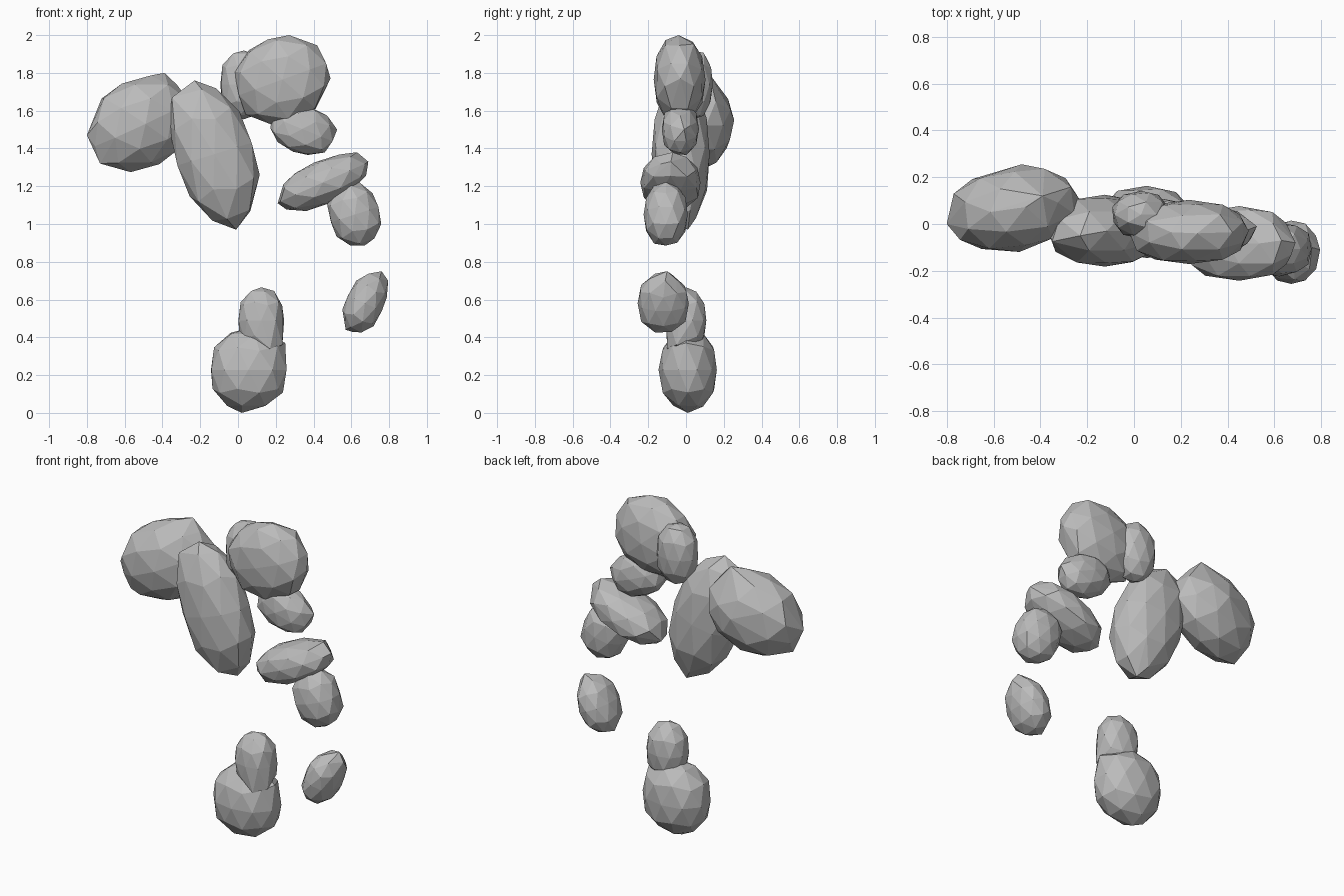
import bpy, bmesh, math, random
from mathutils import Vector, Euler

if "Cube" in bpy.data.objects:
    bpy.data.objects.remove(bpy.data.objects["Cube"])

random.seed(4)
grey = bpy.data.materials.new("stone_grey")
grey.diffuse_color = (0.5, 0.5, 0.5, 1)
grey.use_nodes = True
grey.node_tree.nodes["Principled BSDF"].inputs["Base Color"].default_value = grey.diffuse_color


def stone(name, centre, radii, tilt, yaw=0, tips=(), blunt=2.35):
    """Faceted boulder: blunt tilted ellipsoid, hulled together with a few pulled-out corners."""
    bm = bmesh.new()
    bmesh.ops.create_icosphere(bm, subdivisions=2, radius=1.0)
    rot = Euler((0, math.radians(tilt), math.radians(yaw))).to_matrix()
    for v in bm.verts:
        size = sum(abs(c) ** blunt for c in v.co) ** (1 / blunt)
        p = v.co / size * random.uniform(0.99, 1.04)
        v.co = rot @ Vector([p[i] * radii[i] for i in range(3)]) + Vector(centre)
    for t in tips:
        near = min(bm.verts, key=lambda v: (v.co - Vector(t)).length)
        near.co = t
    hull = bmesh.ops.convex_hull(bm, input=bm.verts[:])
    loose = {g for g in hull["geom_interior"] + hull["geom_unused"]
             if isinstance(g, bmesh.types.BMVert)}
    bmesh.ops.delete(bm, geom=list(loose), context='VERTS')
    bmesh.ops.delete(bm, geom=[e for e in bm.edges if not e.link_faces], context='EDGES')
    bmesh.ops.recalc_face_normals(bm, faces=bm.faces[:])
    me = bpy.data.meshes.new(name)
    bm.to_mesh(me)
    bm.free()
    me.materials.append(grey)
    ob = bpy.data.objects.new(name, me)
    bpy.context.collection.objects.link(ob)


# Upper left pair
stone("left_boulder", (-0.515, 0.065, 1.53), (0.285, 0.18, 0.235), -25, 8,
      [(-0.80, 0.0, 1.47), (-0.39, 0.12, 1.80), (-0.73, 0.0, 1.32), (-0.48, 0.255, 1.55)], 2.1)
stone("long_boulder", (-0.125, -0.03, 1.37), (0.205, 0.153, 0.375), -17, 0,
      [(-0.01, 0.01, 0.97), (-0.35, -0.075, 1.67), (-0.23, -0.05, 1.76), (0.115, -0.03, 1.26)])

# Upper right cluster
stone("top_small_stone", (0.03, 0.04, 1.738), (0.122, 0.1, 0.182), 0)
stone("top_boulder", (0.235, -0.035, 1.765), (0.245, 0.135, 0.222), -20, 0,
      [(0.27, -0.04, 2.0), (0.49, -0.03, 1.77), (0.04, -0.03, 1.58)])
stone("upper_right_stone", (0.34, -0.03, 1.503), (0.172, 0.097, 0.125), 22, 0,
      [(0.525, -0.01, 1.5)])

# Right side stones running down
stone("slanted_stone", (0.45, -0.083, 1.22), (0.25, 0.157, 0.112), -24, 0,
      [(0.21, -0.06, 1.11), (0.69, -0.08, 1.33), (0.63, -0.07, 1.38), (0.24, -0.1, 1.21)])
stone("right_stone", (0.618, -0.107, 1.05), (0.133, 0.115, 0.168), -18)
stone("lower_right_stone", (0.672, -0.12, 0.58), (0.1, 0.132, 0.162), 24, 0,
      [(0.76, -0.10, 0.75), (0.795, -0.11, 0.70), (0.57, -0.12, 0.44)])

# Bottom pair
stone("bottom_small_stone", (0.123, 0.0, 0.49), (0.12, 0.105, 0.17), 0, 0,
      [(0.17, -0.1, 0.34), (0.235, -0.05, 0.36)])
stone("bottom_boulder", (0.055, 0.01, 0.228), (0.2, 0.15, 0.212), 0, 0,
      [(0.02, 0.01, 0.0), (0.25, 0.0, 0.37)])
